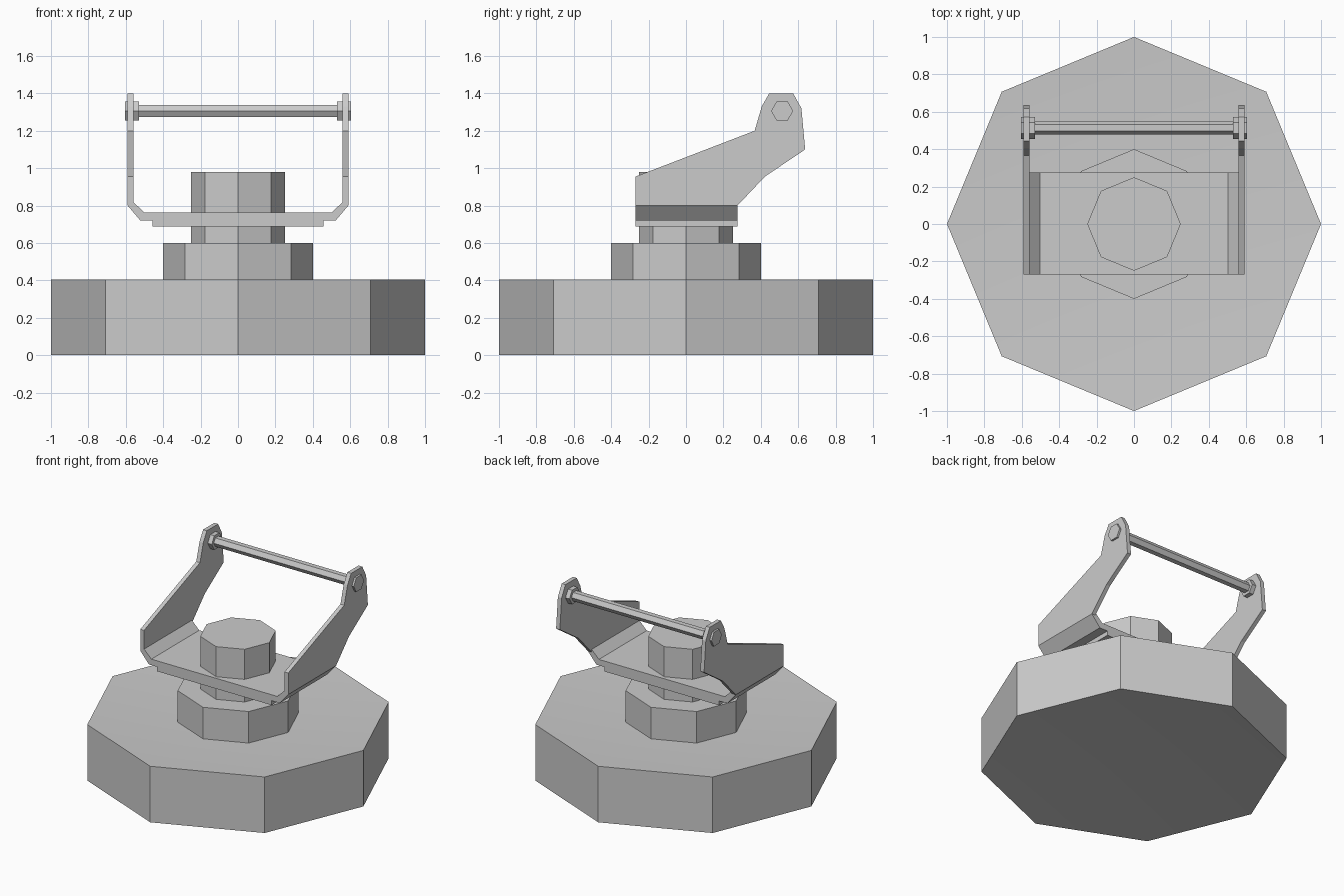
import bpy
import bmesh
from math import cos, sin, tau, radians
from mathutils import Vector

if "Cube" in bpy.data.objects:
    bpy.data.objects.remove(bpy.data.objects["Cube"], do_unlink=True)

# One plain grey for everything
GREY = (0.6, 0.6, 0.6, 1)
grey = bpy.data.materials.new("plain_grey")
grey.use_nodes = True
grey.diffuse_color = GREY
grey.node_tree.nodes["Principled BSDF"].inputs["Base Color"].default_value = GREY


def prism(name, points, depth, dish=0):
    """Extrude an outline along depth; dish sinks both end caps towards their centres."""
    depth = Vector(depth)
    bm = bmesh.new()
    face = bm.faces.new([bm.verts.new(p) for p in points])
    ext = bmesh.ops.extrude_face_region(bm, geom=[face])["geom"]
    moved = [v for v in ext if isinstance(v, bmesh.types.BMVert)]
    bmesh.ops.translate(bm, verts=moved, vec=depth)
    bmesh.ops.recalc_face_normals(bm, faces=bm.faces)
    if dish:
        bm.normal_update()
        caps = [f for f in bm.faces if abs(f.normal.dot(depth.normalized())) > 0.9]
        bmesh.ops.poke(bm, faces=caps, offset=-dish)
    mesh = bpy.data.meshes.new(name)
    bm.to_mesh(mesh)
    bm.free()
    mesh.materials.append(grey)
    if dish:
        mesh.shade_smooth()
        mesh.set_sharp_from_angle(angle=radians(30))
    obj = bpy.data.objects.new(name, mesh)
    bpy.context.collection.objects.link(obj)


def ring(sides, radius):
    return [(radius * cos(tau * i / sides), radius * sin(tau * i / sides)) for i in range(sides)]


# Octagonal base with shallow dished faces, then collar and post
for name, radius, low, high, dish in (("base", 1, 0, 0.404, 0.052),
                                      ("collar", 0.4, 0.352, 0.6, 0),
                                      ("post", 0.25, 0.6, 0.98, 0)):
    prism(name, [(x, y, low) for x, y in ring(8, radius)], (0, 0, high - low), dish)

# Bent cradle floor: half outline mirrored across x
BACK, FRONT = 0.275, -0.27
INNER, OUTER, BEND = 0.56, 0.59, 0.80
half = [(0.457, 0.688), (0.457, 0.72), (0.522, 0.72), (OUTER, BEND), (INNER, BEND + 0.02), (0.502, 0.763)]
outline = half + [(-x, z) for x, z in reversed(half)]
prism("cradle_floor", [(x, FRONT, z) for x, z in outline], (0, BACK - FRONT, 0))

# Side arms, axle and end nuts
arm = [(FRONT, BEND), (FRONT, 0.955), (0.367, 1.2), (0.405, 1.33), (0.445, 1.4),
       (0.573, 1.4), (0.617, 1.32), (0.637, 1.1), (0.422, 0.955), (BACK, BEND)]
AXLE_Y, AXLE_Z = 0.514, 1.306


def hex_bar(name, radius, start, end):
    pts = [(start, AXLE_Y + y, AXLE_Z + z) for y, z in ring(6, radius)]
    prism(name, pts, (end - start, 0, 0))


for side, s in (("left", 1), ("right", -1)):
    prism(side + "_arm", [(s * INNER, y, z) for y, z in arm], (s * (OUTER - INNER), 0, 0))
    hex_bar(side + "_nut", 0.059, s * 0.528, s * 0.604)
hex_bar("axle", 0.036, -0.53, 0.53)
